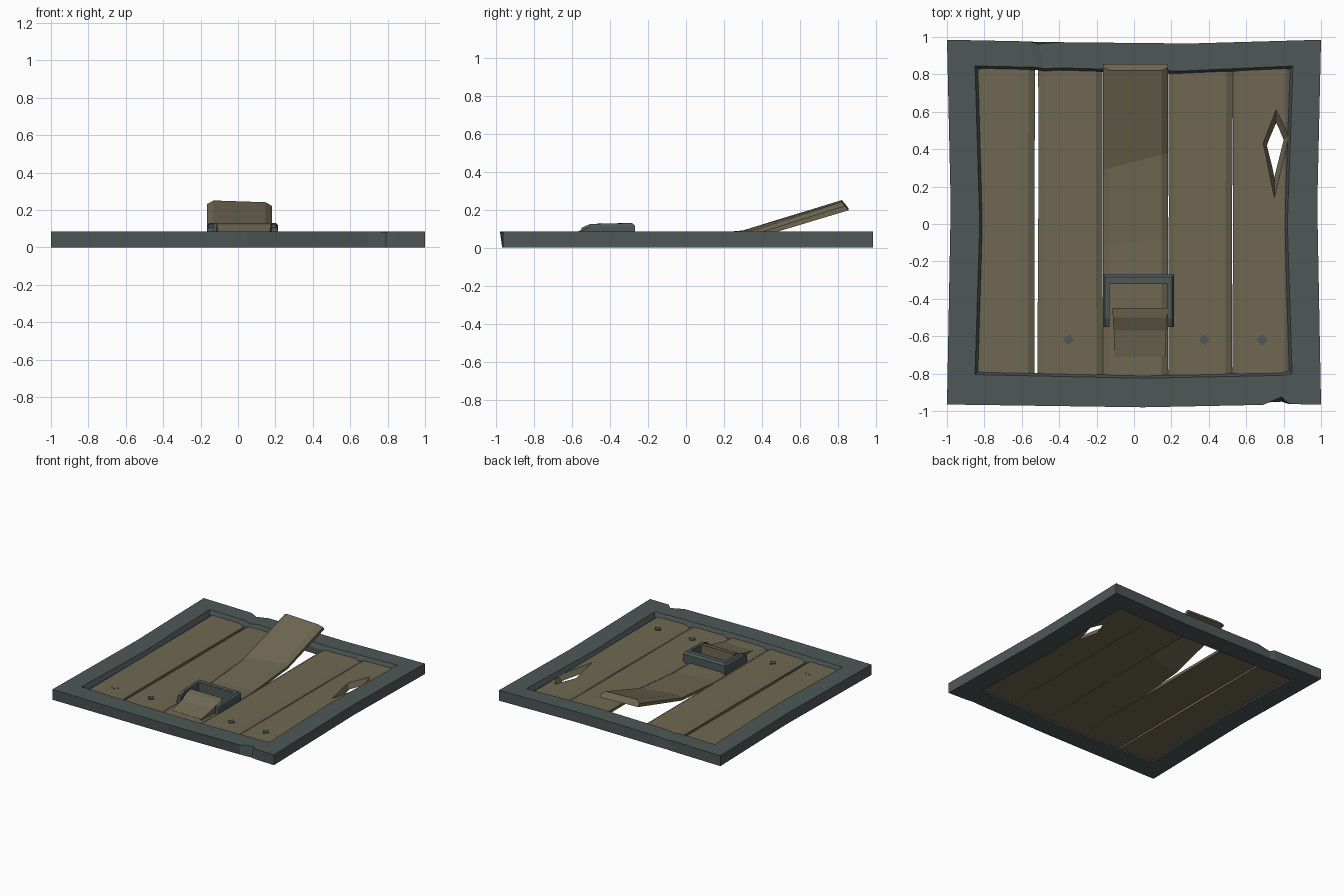
import bpy, bmesh, math

if "Cube" in bpy.data.objects:
    bpy.data.objects.remove(bpy.data.objects["Cube"])


def material(name, rgb):
    m = bpy.data.materials.new(name)
    m.diffuse_color = (*rgb, 1)
    m.use_nodes = True
    m.node_tree.nodes["Principled BSDF"].inputs["Base Color"].default_value = m.diffuse_color
    return m


WOOD = material("weathered wood", (0.16, 0.137, 0.085))
STEEL = material("dark steel", (0.075, 0.096, 0.096))
BOTTOM, TOP, BEVEL = 0.012, 0.055, 0.035


def loft(name, sections, mat, ring=False):
    """Skin closed cross-sections; cap the ends, or join them into a ring."""
    bm = bmesh.new()
    rows = [[bm.verts.new(p) for p in s] for s in sections]
    n = len(rows[0])
    pairs = list(zip(rows, rows[1:]))
    if ring:
        pairs.append((rows[-1], rows[0]))
    else:
        bm.faces.new(rows[0])
        bm.faces.new(rows[-1])
    for a, b in pairs:
        for i in range(n):
            j = (i + 1) % n
            bm.faces.new((a[i], a[j], b[j], b[i]))
    bmesh.ops.recalc_face_normals(bm, faces=bm.faces)
    me = bpy.data.meshes.new(name)
    bm.to_mesh(me)
    bm.free()
    me.materials.append(mat)
    ob = bpy.data.objects.new(name, me)
    bpy.context.collection.objects.link(ob)
    return ob


def plank_section(xl, xr, yl, yr, lift_l=0, lift_r=0, lean=0, bl=BEVEL, br=BEVEL):
    """Plank cross-section with chamfered top edges; lean tilts the end."""
    mid = TOP - 0.02
    pts = [(xl, BOTTOM, 1), (xl, mid, .5), (xl + bl, TOP, 0),
           (xr - br, TOP, 0), (xr, mid, .5), (xr, BOTTOM, 1)]
    out = []
    for x, z, k in pts:
        t = (x - xl) / (xr - xl)
        out.append((x, yl + (yr - yl) * t + lean * k,
                    z + lift_l + (lift_r - lift_l) * t))
    return out


# battered frame: (outer x, outer y, inner x, inner y, y shift of top edge, top z)
stations = [
    (-1, -.965, -.85, -.805, 0, .085),
    (.05, -.968, .05, -.825, -.012, .085),
    (.69, -.955, .66, -.812, -.012, .085),
    (.79, -.95, .77, -.81, .025, .083),
    (.83, -.958, .80, -.808, -.005, .085),
    (1, -.965, .845, -.80, 0, .085),
    (.98, .1, .82, 0, 0, .085),
    (1, .985, .85, .845, 0, .085),
    (.3, .965, .25, .818, 0, .085),
    (-.40, .972, -.41, .835, 0, .085),
    (-.51, .972, -.48, .83, -.01, .072),
    (-.56, .976, -.52, .838, 0, .085),
    (-1, .985, -.85, .845, 0, .085),
    (-.98, .1, -.825, 0, 0, .085),
]
frame = []
for ox, oy, ix, iy, s, tz in stations:
    lx, ly = ix * .982, iy * .982
    frame.append([(ox, oy, 0), (ox, oy + s, tz), (ix, iy, tz),
                  (lx, ly, .05), (lx, ly, 0)])
loft("frame", frame, STEEL, ring=True)

# straight planks: x at the front and back ends
Y0, Y1 = -.815, .835
for name, fl, fr, bl, br in [
        ("plank_far_left", -.845, -.532, -.845, -.528),
        ("plank_left", -.517, -.165, -.512, -.168),
        ("plank_right", .183, .525, .183, .530),
        ("plank_far_right", .525, .845, .530, .845)]:
    ob = loft(name, [plank_section(fl, fr, Y0, Y0),
                     plank_section((fl + bl) / 2 + .003, (fr + br) / 2 - .003, .1, .1),
                     plank_section(bl, br, Y1, Y1)], WOOD)

# tapered diamond hole broken through the far right plank
wide = [(.76, .61), (.83, .47), (.75, .14), (.69, .43)]
narrow = [(.76, .54), (.80, .45), (.75, .25), (.71, .42)]
cut_rows = []
for t in (-.3, 1.3):
    cut_rows.append([(a[0] + (b[0] - a[0]) * t, a[1] + (b[1] - a[1]) * t,
                      BOTTOM + (TOP - BOTTOM) * t) for a, b in zip(narrow, wide)])
cutter = loft("hole_cutter", cut_rows, WOOD)
cutter.hide_render = True
mod = ob.modifiers.new("hole", "BOOLEAN")
mod.operation, mod.solver, mod.object = "DIFFERENCE", "EXACT", cutter
bpy.context.view_layer.objects.active = ob
bpy.ops.object.modifier_apply(modifier=mod.name)
bpy.data.objects.remove(cutter)

# middle plank, sprung loose and bent up at the back
loft("bent_plank", [
    plank_section(-.165, .183, Y0, Y0, bl=.03),
    plank_section(-.165, .183, -.12, -.08, bl=.03),
    plank_section(-.165, .183, .29, .38, .035, .042, bl=.03),
    plank_section(-.165, .183, .82, .82, .197, .185, lean=.035)], WOOD)

# U-shaped handle with chamfered outer edge: (outer x, y, inner x, y, top z)
path = [(-.165, -.55, -.13, -.55, .105), (-.165, -.505, -.13, -.505, .125),
        (-.165, -.268, -.13, -.322, .13), (.215, -.268, .18, -.322, .13),
        (.215, -.505, .18, -.505, .125), (.215, -.55, .18, -.55, .105)]
handle = []
for ox, oy, ix, iy, z in path:
    cx, cy = ox + (ix - ox) * .3, oy + (iy - oy) * .3
    handle.append([(ox, oy, .04), (ox, oy, z - .015), (cx, cy, z),
                   (ix, iy, z), (ix, iy, .04)])
loft("handle", handle, STEEL)

# wooden tongue ramping up into the handle
tongue = [(-.71, .056, .135), (-.57, .085, .14), (-.5, .12, .145), (-.45, .13, .147)]
loft("tongue", [[(.032 - w, y, .045), (.032 - w, y, z), (.032 + w, y, z),
                 (.032 + w, y, .045)] for y, z, w in tongue], WOOD)

# diamond bolt heads, the first one a wooden plug
for i, (x, mat, h) in enumerate([(-.675, WOOD, .057), (-.35, STEEL, .061),
                                 (.375, STEEL, .061), (.685, STEEL, .061)]):
    turn = .12 * (-1) ** i
    base = [(x + .03 * math.cos(turn + k * math.pi / 2),
             -.62 + .03 * math.sin(turn + k * math.pi / 2)) for k in range(4)]
    loft(f"bolt_{i + 1}", [[(a, b, z) for a, b in base] for z in (.045, h)], mat)
